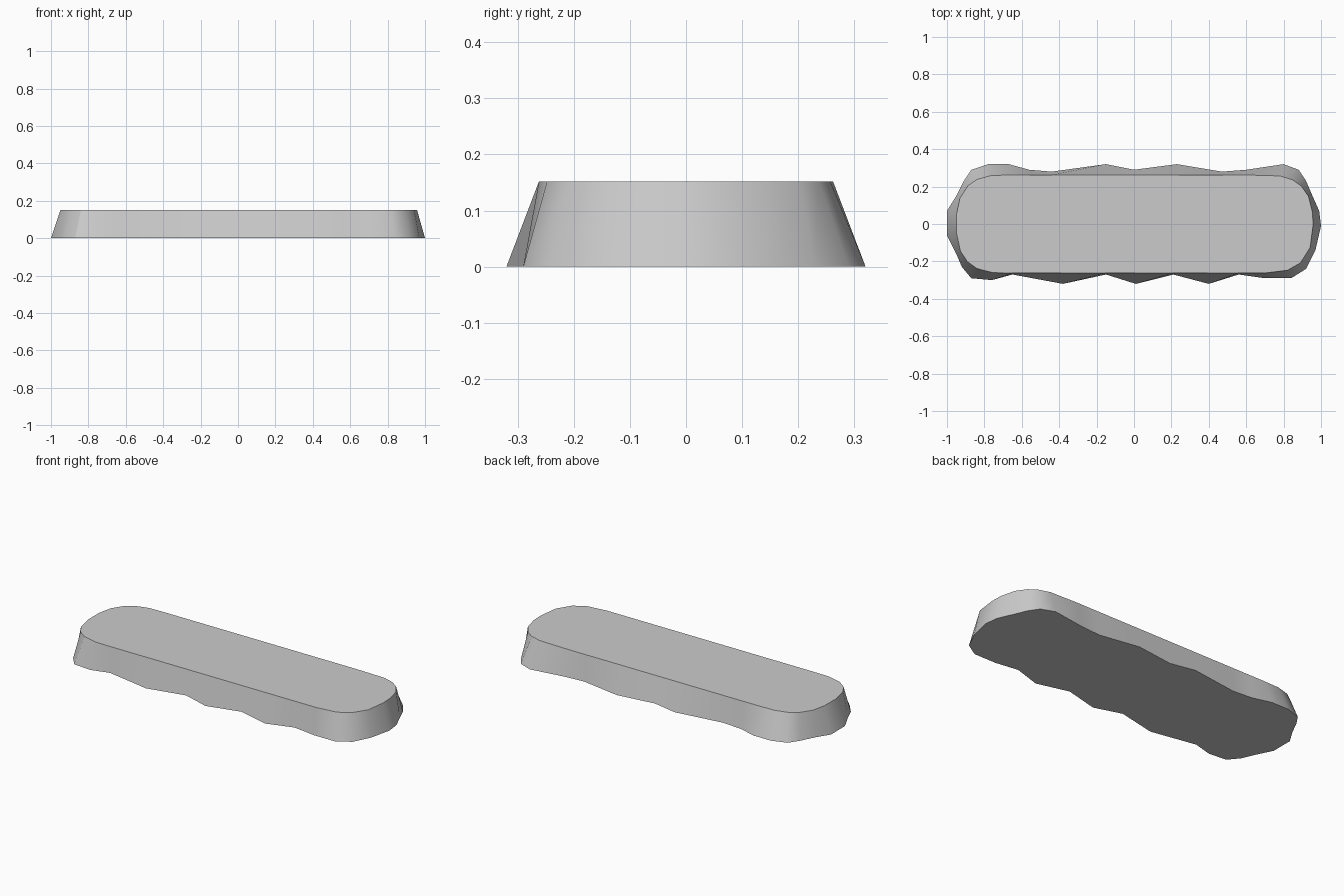
import bpy
import bmesh
from math import radians

HEIGHT = 0.152          # slab thickness
SPINE = 0.70            # straight half-length of the top face
HALF_WIDTH = 0.262      # half-width of the top face
ROUNDNESS = 2.6         # exponent of the rounded ends

# Wavy base outline, counter-clockwise, in hundredths of a unit
FRONT_EDGE = [(-100, -6), (-95, -16), (-92, -23), (-87, -29), (-76, -30), (-65, -27),
              (-38, -32), (-15, -27), (1, -32), (21, -27), (40, -32), (56, -27),
              (70, -29), (84, -29), (92, -24), (97, -14), (100, -1)]
BACK_EDGE = [(99, 7), (95, 16), (92, 23), (88, 29), (80, 32), (60, 29), (47, 28),
             (23, 32), (0, 29), (-15, 32), (-44, 28), (-56, 29), (-67, 32),
             (-78, 32), (-87, 29), (-91, 23), (-95, 15), (-100, 7)]


def top_point(x, y):
    """Pull a base point in onto the smooth rounded outline of the top."""
    if abs(x) <= SPINE:
        return x, HALF_WIDTH if y > 0 else -HALF_WIDTH
    centre = SPINE if x > 0 else -SPINE
    reach = 0.257 if x > 0 else 0.25
    dx = x - centre
    size = (abs(dx / reach) ** ROUNDNESS + abs(y / HALF_WIDTH) ** ROUNDNESS) ** (1 / ROUNDNESS)
    return centre + dx / size, y / size


def grey_material():
    mat = bpy.data.materials.new("stone_grey")
    mat.use_nodes = True
    colour = (0.6, 0.6, 0.6, 1)
    mat.diffuse_color = colour
    mat.node_tree.nodes["Principled BSDF"].inputs["Base Color"].default_value = colour
    return mat


cube = bpy.data.objects.get("Cube")
if cube:
    bpy.data.objects.remove(cube, do_unlink=True)

# Loft the wavy base up to the smooth top
outline = [(x / 100, y / 100) for x, y in FRONT_EDGE + BACK_EDGE]
bm = bmesh.new()
base = [bm.verts.new((x, y, 0)) for x, y in outline]
top = [bm.verts.new((*top_point(x, y), HEIGHT)) for x, y in outline]
bm.faces.new(top)
bm.faces.new(base[::-1])
for i in range(len(base)):
    j = (i + 1) % len(base)
    bm.faces.new((base[i], base[j], top[j], top[i]))
bm.normal_update()

mesh = bpy.data.meshes.new("stone_slab")
bm.to_mesh(mesh)
bm.free()
mesh.materials.append(grey_material())
slab = bpy.data.objects.new("stone_slab", mesh)
bpy.context.collection.objects.link(slab)

# Smooth sides, crisp rims
bpy.ops.object.select_all(action='DESELECT')
slab.select_set(True)
bpy.context.view_layer.objects.active = slab
bpy.ops.object.shade_smooth_by_angle(angle=radians(30))
